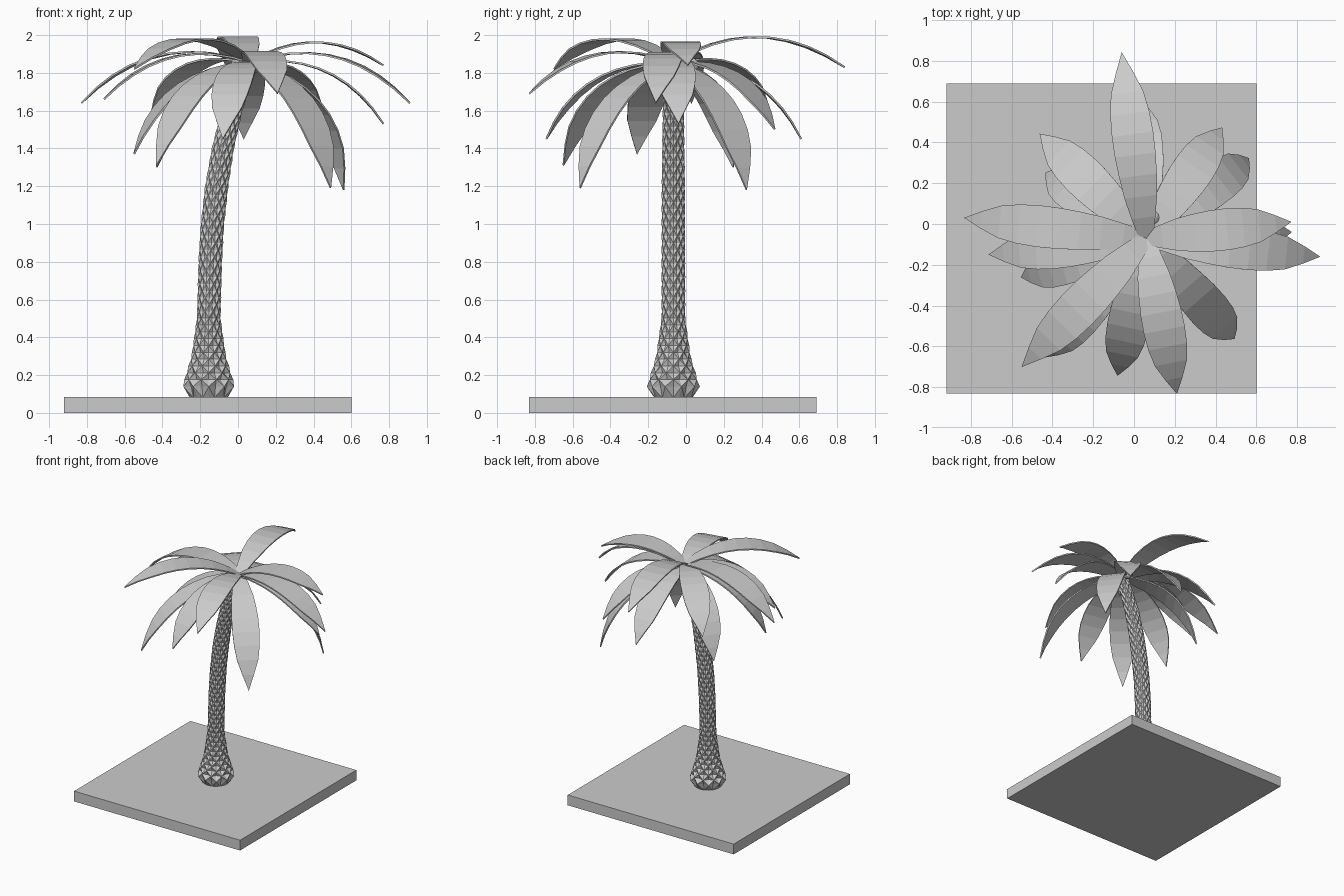
import bpy, bmesh, math
from mathutils import Vector

cube = bpy.data.objects.get("Cube")
if cube:
    bpy.data.objects.remove(cube, do_unlink=True)

UP = Vector((0, 0, 1))
CROWN = Vector((0.06, -0.07, 1.855))


def add_object(name, bm):
    bmesh.ops.recalc_face_normals(bm, faces=bm.faces)
    mesh = bpy.data.meshes.new(name)
    bm.to_mesh(mesh)
    bm.free()
    obj = bpy.data.objects.new(name, mesh)
    bpy.context.collection.objects.link(obj)
    return obj


def sample(table, t):
    """Linear interpolation in a list of (position, value) pairs."""
    for (a, va), (b, vb) in zip(table, table[1:]):
        if t <= b:
            return va + (vb - va) * max(0, t - a) / (b - a)
    return table[-1][1]


# Ground slab
bm = bmesh.new()
bmesh.ops.create_cube(bm, size=1)
bmesh.ops.scale(bm, vec=(1.52, 1.52, 0.085), verts=bm.verts)
bmesh.ops.translate(bm, vec=(-0.16, -0.07, 0.0425), verts=bm.verts)
add_object("ground_slab", bm)

# Trunk: staggered rings give diamond shaped bark scales
RADIUS = [(0.08, 0.1), (0.14, 0.128), (0.2, 0.112), (0.3, 0.084), (0.5, 0.058),
          (1.2, 0.057), (1.6, 0.052), (1.85, 0.045)]
LEAN = [(0.5, -0.155), (0.8, -0.147), (1.0, -0.135), (1.2, -0.113),
        (1.4, -0.08), (1.6, -0.033), (1.85, 0.06)]
SIDES = 20


def trunk_ring(bm, z, parity):
    ring = []
    for i in range(SIDES):
        bump = 0 if parity is None else (0.1 if (i + parity) % 2 else -0.1)
        r = sample(RADIUS, z) * (1 + bump)
        a = math.tau * i / SIDES
        ring.append(bm.verts.new((sample(LEAN, z) + r * math.cos(a),
                                  -0.067 + r * math.sin(a), z)))
    return ring


bm = bmesh.new()
rings = [trunk_ring(bm, 0.08, None)]
ROWS = 48
for k in range(ROWS):
    rings.append(trunk_ring(bm, 0.14 + 1.7 * k / (ROWS - 1), k % 2))
for k, (low, high) in enumerate(zip(rings, rings[1:])):
    for i in range(SIDES):
        j = (i + 1) % SIDES
        # Split each quad along the groove between neighbouring scales
        if (i + k) % 2:
            bm.faces.new((low[i], low[j], high[i]))
            bm.faces.new((low[j], high[j], high[i]))
        else:
            bm.faces.new((low[i], low[j], high[j]))
            bm.faces.new((low[i], high[j], high[i]))
bm.faces.new(rings[0])
bm.faces.new(rings[-1])
add_object("trunk", bm)

# Fronds: arched flat ribbons from the crown to each tip
WIDTH = [(0, 0.035), (0.2, 0.078), (0.4, 0.1), (0.62, 0.103), (0.8, 0.077), (1, 0)]
TIPS = {
    "back_upper": (-0.06, 0.84, 1.83),
    "back_lower": (0.03, 0.61, 1.45),
    "back_left_upper": (0.43, 0.47, 1.5),
    "back_left_lower": (0.56, 0.32, 1.18),
    "left_upper": (0.77, 0.01, 1.84),
    "left_lower": (0.77, -0.04, 1.53),
    "left_long": (0.91, -0.16, 1.64),
    "front_left": (0.49, -0.56, 1.19),
    "front_upper": (0.21, -0.83, 1.69),
    "front_lower": (-0.08, -0.74, 1.45),
    "front_right_upper": (-0.55, -0.70, 1.82),
    "front_right_lower": (-0.43, -0.65, 1.31),
    "right_low": (-0.55, -0.26, 1.37),
    "right_middle": (-0.71, -0.15, 1.66),
    "right_long": (-0.83, 0.03, 1.64),
    "back_right_upper": (-0.46, 0.44, 1.58),
    "back_right_lower": (-0.43, 0.25, 1.3),
}


def add_frond(name, tip, steps=9):
    chord = Vector(tip) - CROWN
    side = chord.cross(UP).normalized()
    rise = side.cross(chord)
    bm = bmesh.new()
    pairs = []
    for s in range(steps):
        t = s / steps
        centre = CROWN + chord * t + rise * (0.64 * t * (1 - t))
        half = side * sample(WIDTH, t)
        pairs.append((bm.verts.new(centre - half), bm.verts.new(centre + half)))
    for (a, b), (c, d) in zip(pairs, pairs[1:]):
        bm.faces.new((a, b, d, c))
    bm.faces.new((*pairs[-1], bm.verts.new(tip)))
    obj = add_object(name, bm)
    solid = obj.modifiers.new("thickness", "SOLIDIFY")
    solid.thickness = 0.01
    solid.offset = 0


for label, tip in TIPS.items():
    add_frond("frond_" + label, tip)

# Coconuts tucked under the crown
for n, spot in enumerate([(0.09, 0.03, 1.84), (0.01, -0.12, 1.78)]):
    bm = bmesh.new()
    bmesh.ops.create_icosphere(bm, subdivisions=2, radius=0.04)
    bmesh.ops.translate(bm, vec=spot, verts=bm.verts)
    add_object(f"coconut_{n + 1}", bm)
